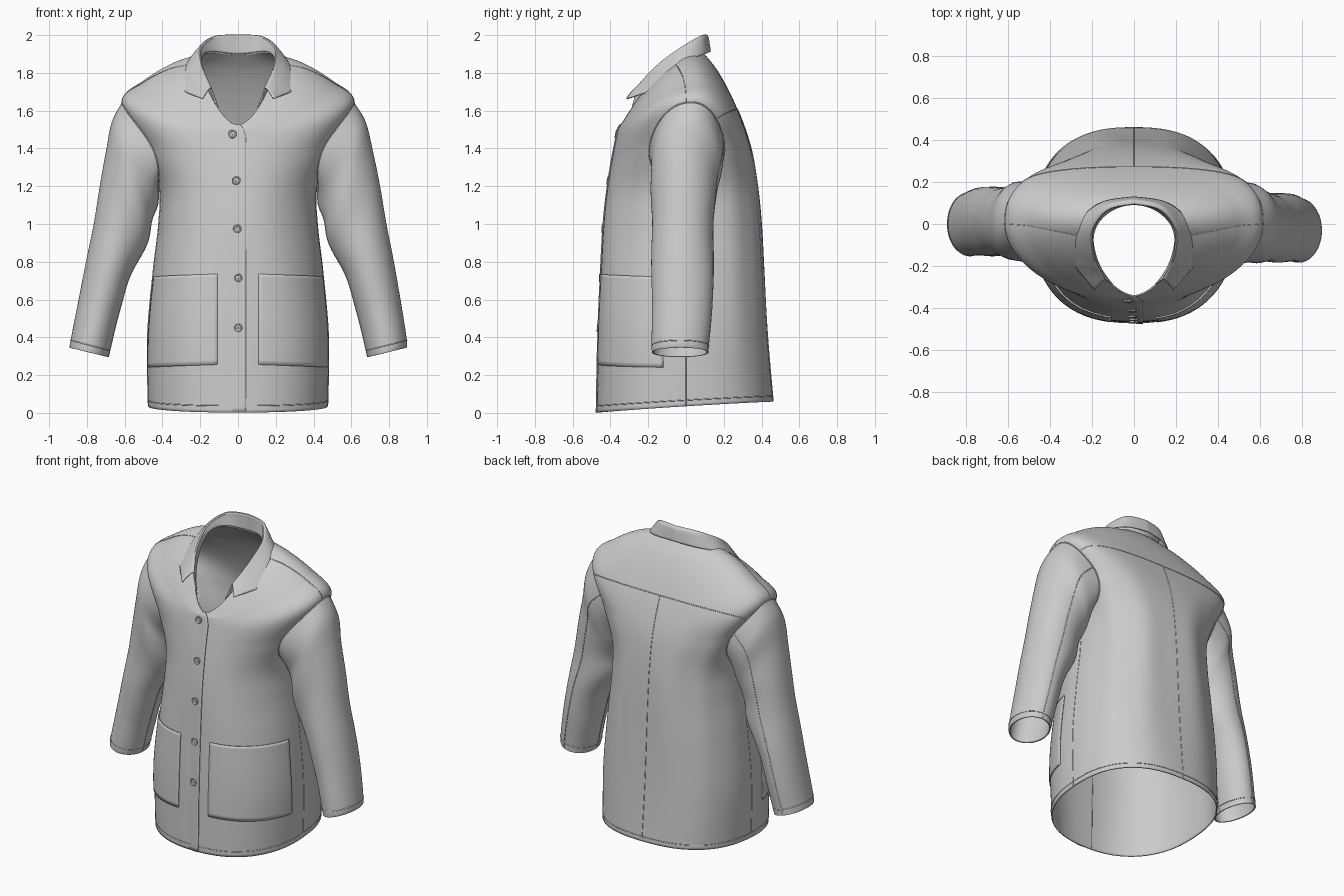
import bpy
from math import sin, cos, pi, asin, copysign
from mathutils import Vector

if "Cube" in bpy.data.objects:
    bpy.data.objects.remove(bpy.data.objects["Cube"])

# Body rings: half width, front y, back y, widest y, z at front / side / back, front and back roundness
RINGS = [(.475, -.472, .462, 0, .002, .035, .06, 2.3, 2.45),
         (.478, -.465, .435, 0, .40, .40, .40, 2.4, 2.5),
         (.448, -.45, .415, 0, .75, .75, .75, 2.3, 2.5),
         (.42, -.435, .40, 0, 1.0, 1.0, 1.0, 2.2, 2.5),
         (.42, -.415, .38, 0, 1.18, 1.2, 1.2, 2.2, 2.6),
         (.505, -.392, .35, 0, 1.33, 1.42, 1.38, 2.1, 2.7),
         (.615, -.37, .30, 0, 1.45, 1.645, 1.54, 1.95, 2.7),
         (.50, -.36, .235, -.01, 1.50, 1.75, 1.69, 1.9, 2.4),
         (.35, -.352, .165, -.04, 1.515, 1.825, 1.815, 1.9, 2.1),
         (.20, -.345, .098, -.07, 1.525, 1.85, 1.90, 1.75, 1.9)]
# Sleeve rings: outer x, outer z, inner x, inner z, y centre, y radius
SLEEVE = [(.668, 1.54, .425, 1.11, .005, .19),
          (.70, 1.38, .445, 1.03, -.01, .174),
          (.732, 1.2, .47, .95, -.015, .168),
          (.764, 1.0, .505, .85, -.018, .165),
          (.805, .8, .575, .70, -.018, .163),
          (.848, .58, .63, .53, -.02, .16),
          (.885, .39, .676, .335, -.03, .152),
          (.892, .345, .686, .295, -.03, .15)]
# Collar columns from centre back to front tip: fold, outer edge
COLLAR = [((0, .10, 1.994), (0, .125, 1.912)),
          ((.125, .072, 1.985), (.15, .10, 1.90)),
          ((.198, -.02, 1.93), (.25, .02, 1.868)),
          ((.20, -.12, 1.86), (.278, -.08, 1.812)),
          ((.18, -.2, 1.785), (.288, -.19, 1.70)),
          ((.145, -.262, 1.715), (.185, -.312, 1.66))]
VC, RV, RT = 5.03, .95, .50  # armhole ellipse in body coordinates


def spline(rows, v):
    """Smooth interpolation between rows of numbers."""
    n = len(rows) - 1
    i = max(0, min(int(v), n - 1))
    f = v - i
    a, b, c, d = rows[max(i - 1, 0)], rows[i], rows[i + 1], rows[min(i + 2, n)]
    return [q + .5 * f * (r - p + f * (2 * p - 5 * q + 4 * r - s + f * (3 * (q - r) + s - p)))
            for p, q, r, s in zip(a, b, c, d)]


def body(t, v):
    w, yf, yb, yc, zf, zs, zb, pf, pb = spline(RINGS, v)
    p = pb if sin(t) > 0 else pf
    c = copysign(abs(cos(t)) ** (2 / p), cos(t))
    s = copysign(abs(sin(t)) ** (2 / p), sin(t))
    # soft drape folds, strongest on the back
    win = max(0, sin(pi * min(v, 6) / 6))
    k = 1 + win * (.006 * cos(6 * t + .5 * v) + .012 * max(0, sin(t)) * cos(10 * t + 1))
    y = yc + s * ((yb - yc) if s > 0 else (yc - yf)) * k
    return Vector((w * c * k, y, zs + s * s * ((zf + zb) / 2 - zs) + s * (zb - zf) / 2))


def lifted(t, v, off):
    e = .01
    n = (body(t + e, v) - body(t - e, v)).cross(body(t, v + e) - body(t, v - e)).normalized()
    return body(t, v) + n * off


def t_at(x, v):
    """Angle on the front of the body for a given x."""
    r = spline(RINGS, v)
    return -pi / 2 + copysign(asin(min(1, abs(x) / r[0]) ** (r[7] / 2)), x)


def v_at(z):
    return min((i / 200 for i in range(1801)), key=lambda v: abs(body(-pi / 2, v).z - z))


def finish(name, verts, faces, thick=0, angle=.7):
    me = bpy.data.meshes.new(name)
    me.from_pydata([tuple(p) for p in verts], [], faces)
    me.update()
    ob = bpy.data.objects.new(name, me)
    bpy.context.collection.objects.link(ob)
    bpy.context.view_layer.objects.active = ob
    bpy.ops.object.select_all(action='DESELECT')
    ob.select_set(True)
    bpy.ops.object.shade_smooth_by_angle(angle=angle)
    if thick:
        m = ob.modifiers.new("thickness", 'SOLIDIFY')
        m.thickness, m.offset = thick, -1
    return ob


def sheet(name, fn, nu, nv, wrap=False, flip=False, thick=.008, skip=None):
    """Grid surface from fn(a, b) with a, b in 0..1."""
    cols = nu if wrap else nu + 1
    verts = [fn(i / nu, j / nv) for j in range(nv + 1) for i in range(cols)]
    faces = []
    for j in range(nv):
        for i in range(nu):
            if skip and skip((i + .5) / nu, (j + .5) / nv):
                continue
            k = (i + 1) % cols
            f = (j * cols + i, j * cols + k, (j + 1) * cols + k, (j + 1) * cols + i)
            faces.append(f[::-1] if flip else f)
    return finish(name, verts, faces, thick)


def seam(name, pts, closed=False, r=.0025):
    cu = bpy.data.curves.new(name, 'CURVE')
    cu.dimensions, cu.bevel_depth, cu.bevel_resolution = '3D', r, 0
    sp = cu.splines.new('POLY')
    sp.points.add(len(pts) - 1)
    for q, p in zip(sp.points, pts):
        q.co = (*p, 1)
    sp.use_cyclic_u = closed
    bpy.context.collection.objects.link(bpy.data.objects.new(name, cu))


def body_seam(name, t0, v0, t1, v1, n=60, closed=False, arch=0):
    seam(name, [body(t0 + (t1 - t0) * i / n, v0 + (v1 - v0) * i / n + arch * sin(pi * i / n))
                for i in range(n + (not closed))], closed)


def in_armhole(a, b):
    t = a * 2 * pi
    d = min(abs(t), abs(t - 2 * pi), abs(t - pi))
    return (d / RT) ** 2 + ((b * 9 - VC) / RV) ** 2 < .93


# Torso shell with open armholes
sheet("jacket_body", lambda a, b: body(a * 2 * pi, b * 9), 160, 126, wrap=True, skip=in_armhole)


def sleeve_point(a, v, sgn):
    ang = a * 2 * pi
    rows = [tuple(body(RT * sin(ang), VC + RV * cos(ang)))]
    for ox, oz, ix, iz, yc, ry in SLEEVE:
        c = cos(ang) / 2
        rows.append(((ox + ix) / 2 + c * (ox - ix), yc + ry * sin(ang), (oz + iz) / 2 + c * (oz - iz)))
    x, y, z = spline(rows, v)
    bulge = sin(pi * v / 8)
    # wearer's left arm hangs fuller outside, right arm slightly further back
    if sgn > 0:
        x += .022 * bulge * (1 + cos(ang)) / 2
    else:
        y += .03 * min(1, v / 4)
    # elbow and underarm wrinkles, none on the outer edge
    wr = .004 * (1 - cos(ang)) * sin(2.2 * v + 2 * ang) * max(0, sin(pi * min(v, 6.5) / 6.5))
    return Vector((sgn * (x + wr * cos(ang)), y + wr * sin(ang), z))


for side, sgn in (("left", 1), ("right", -1)):
    # Sleeves with armhole, arm and cuff seams
    sheet(side + "_sleeve", lambda a, b: sleeve_point(a, b * 8, sgn), 56, 72, wrap=True, flip=sgn > 0)
    seam(side + "_armhole_seam", [sleeve_point(i / 48, 0, sgn) for i in range(48)], True, .004)
    seam(side + "_cuff_seam", [sleeve_point(i / 48, 7.05, sgn) for i in range(48)], True)
    for nm, a in (("back", .22), ("under", .52)):
        seam(f"{side}_{nm}_sleeve_seam", [sleeve_point(a, i / 5, sgn) for i in range(41)])
    # Side and shoulder seams
    t = 0 if sgn > 0 else pi
    body_seam(side + "_side_seam", t, 0, t, VC - RV)
    body_seam(side + "_shoulder_seam", t, VC + RV, t, 9)

    # Large patch pockets wrapping to the side
    def pocket(a, b):
        v = v_lo + (v_hi - v_lo) * b - .05 * a
        t0 = t_at(.108, v)
        t = t0 + (-.2 - t0) * a
        return lifted(t if sgn > 0 else -pi - t, v, .007)
    v_lo, v_hi = v_at(.255), v_at(.735)
    sheet(side + "_pocket", pocket, 30, 24, flip=sgn < 0, thick=.007)

# Hem, yoke and centre back seams
body_seam("hem_seam", 0, .14, 2 * pi, .14, 120, True)
body_seam("yoke_seam", .42, 5.65, pi - .42, 5.65, arch=.8)
body_seam("centre_back_seam", pi / 2, 0, pi / 2, 6.42)


# Front placket, blended in on one side and raised along its free edge
def placket(a, b):
    v = .005 + 8.7 * b
    edge = .042 if v < 6 else .042 - .035 * (v - 6) / 2.7
    return lifted(t_at(-.06 + (edge + .06) * a, v), v, -.003 + .010 * a)


sheet("front_placket", placket, 8, 80, thick=.006)

# Buttons: turned profile with raised rim
PROFILE = [(.023, 0), (.023, .006), (.020, .008), (.017, .007), (.014, .004), (.005, .004), (.0045, .006), (.0005, .006)]
for n, (x, z) in enumerate([(-.03, 1.475), (-.01, 1.23), (-.005, .975), (0, .715), (0, .45)]):
    v = v_at(z)
    t = t_at(x, v)
    base = lifted(t, v, .002)
    q = (lifted(t, v, .1) - base).to_track_quat('Z', 'Y')

    def button(a, b):
        r, h = PROFILE[round(b * (len(PROFILE) - 1))]
        return base + q @ Vector((r * cos(a * 2 * pi), r * sin(a * 2 * pi), h))
    sheet(f"button_{n + 1}", button, 20, len(PROFILE) - 1, wrap=True, thick=0)


# Turned-down collar: neck stand, rolled fold and falling leaf
def collar(a, b):
    u = (a - .5) * 2
    rows = [sum(col, ()) for col in COLLAR]
    k = abs(u) * 5
    if k <= 4:
        c = spline(rows[:5], k)
    else:  # straight pointed collar end
        c = [p + (q - p) * (k - 4) for p, q in zip(rows[4], rows[5])]
    base = body(pi / 2 - abs(u) * (pi / 2 + .95), 9)
    fold, edge = Vector(c[:3]), Vector(c[3:])
    out = edge - fold
    out.z = 0
    roll = fold + out.normalized() * .012 - Vector((0, 0, .004))
    pts = [base, base.lerp(fold, .5), base.lerp(fold, .9), fold + Vector((0, 0, .002)), roll,
           roll.lerp(edge, .5) + Vector((0, 0, .004)), edge]
    p = Vector(spline([tuple(m) for m in pts], b * 6))
    p.x = copysign(abs(p.x), u) if abs(u) > 1e-6 else 0
    return p


sheet("collar", collar, 80, 18, flip=True, thick=.007)
